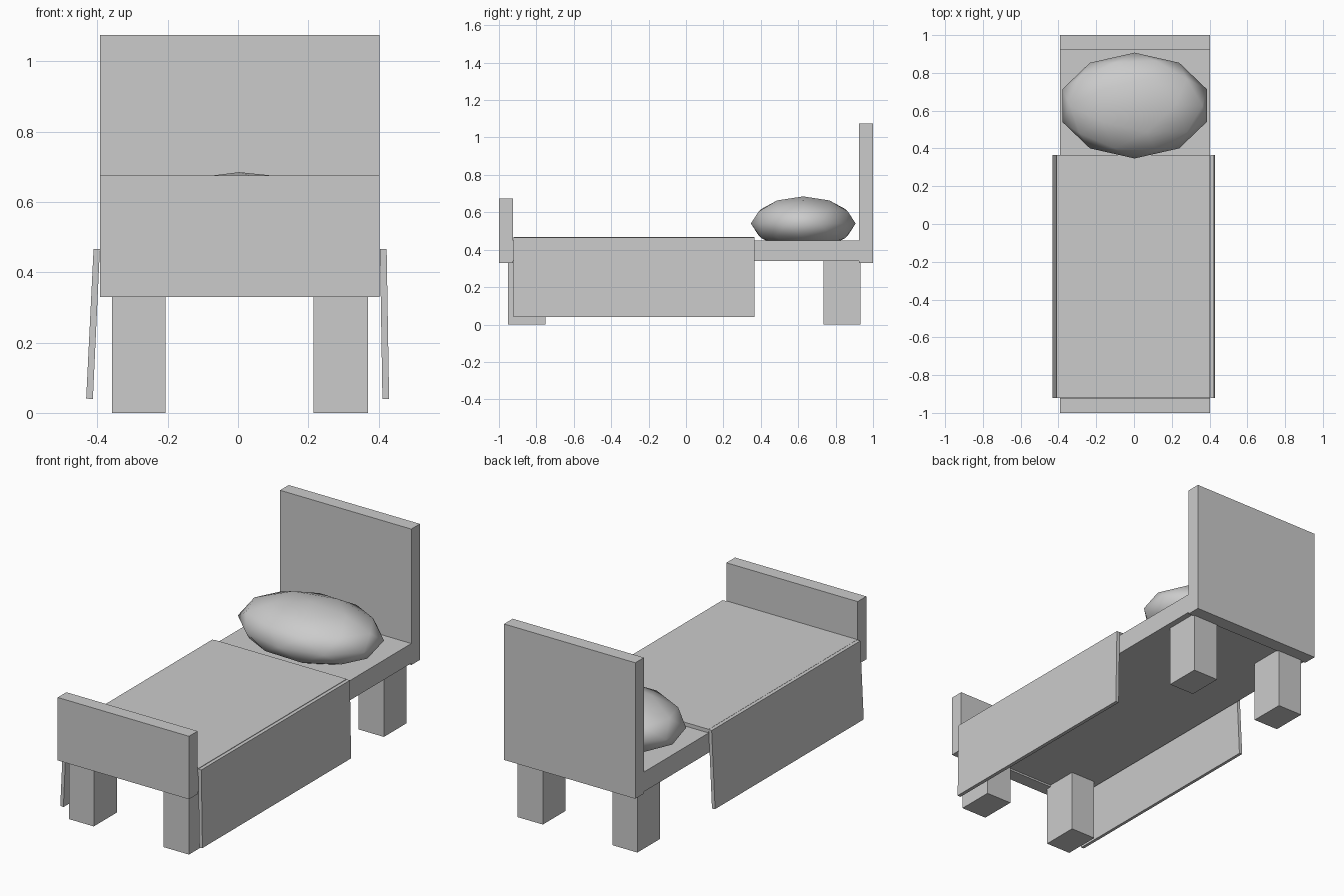
import bpy, bmesh

if "Cube" in bpy.data.objects:
    bpy.data.objects.remove(bpy.data.objects["Cube"])


def prism(name, profile, y0, y1):
    """Extrude an x/z profile along y."""
    bm = bmesh.new()
    face = bm.faces.new([bm.verts.new((x, y0, z)) for x, z in profile])
    ext = bmesh.ops.extrude_face_region(bm, geom=[face])
    moved = [v for v in ext["geom"] if isinstance(v, bmesh.types.BMVert)]
    bmesh.ops.translate(bm, verts=moved, vec=(0, y1 - y0, 0))
    bmesh.ops.recalc_face_normals(bm, faces=bm.faces)
    mesh = bpy.data.meshes.new(name)
    bm.to_mesh(mesh)
    bm.free()
    ob = bpy.data.objects.new(name, mesh)
    bpy.context.collection.objects.link(ob)
    return ob


def box(name, x0, x1, y0, y1, z0, z1):
    return prism(name, [(x0, z0), (x1, z0), (x1, z1), (x0, z1)], y0, y1)


LEFT, RIGHT = -0.393, 0.403

# Frame
box("mattress_base", LEFT, RIGHT, -0.925, 0.925, 0.34, 0.448)
box("headboard", LEFT, RIGHT, 0.925, 1.0, 0.33, 1.075)
box("footboard", LEFT, RIGHT, -1.0, -0.925, 0.33, 0.675)

# Legs
for side, x0, x1 in (("left", -0.358, -0.207), ("right", 0.215, 0.37)):
    for end, y0, y1 in (("front", -0.953, -0.75), ("back", 0.735, 0.932)):
        box(f"{end}_{side}_leg", x0, x1, y0, y1, 0, 0.34)

# Blanket top and hanging sides
BLANKET = (-0.922, 0.365)
box("blanket_top", LEFT, RIGHT, *BLANKET, 0.448, 0.468)
prism("blanket_left_side",
      [(-0.411, 0.466), (-0.393, 0.467), (-0.413, 0.039), (-0.432, 0.041)], *BLANKET)
prism("blanket_right_side",
      [(0.404, 0.466), (0.423, 0.466), (0.43, 0.04), (0.411, 0.039)], *BLANKET)

# Pillow, sunk a little into the mattress
bpy.ops.mesh.primitive_ico_sphere_add(subdivisions=2, radius=1, location=(0.003, 0.627, 0.54))
pillow = bpy.context.object
pillow.name = "pillow"
pillow.dimensions = (0.765, 0.56, 0.29)
bpy.ops.object.transform_apply(location=False, rotation=False, scale=True)
bpy.ops.object.shade_smooth()
